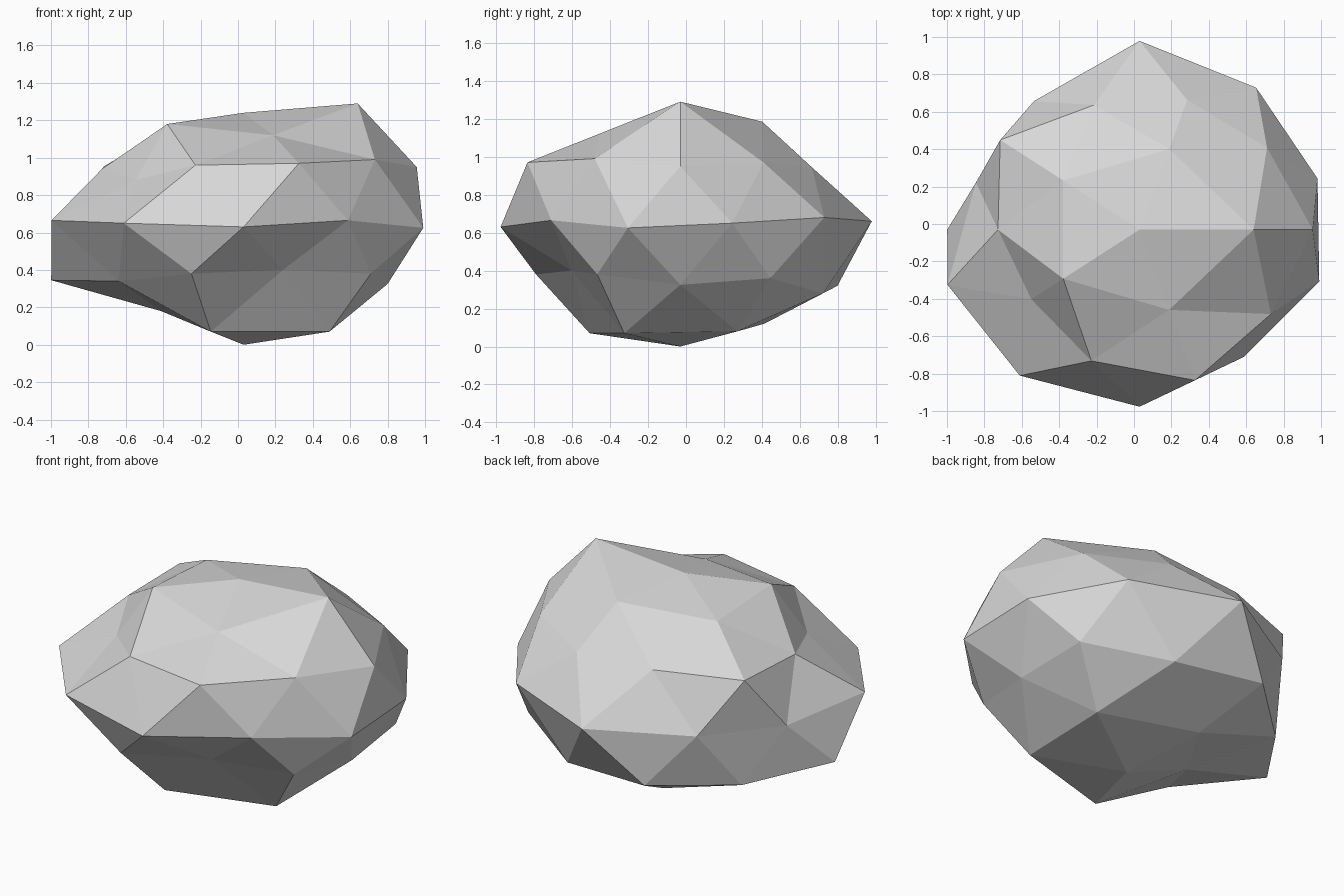
import bpy
import bmesh
import math

default_cube = bpy.data.objects.get("Cube")
if default_cube:
    bpy.data.objects.remove(default_cube, do_unlink=True)

# Rock proportions: centre of the body and its squeeze from front to back
CENTRE_X, CENTRE_Y = 0.03, -0.03
DEPTH_SCALE = 0.885

# Chipped rings from bottom to top, counter-clockwise from +x:
# (spread relative to a round ball, height above the ground)
RINGS = [
    [(1, 0)],
    [(1.1, .08), (1, .12), (.84, .18), (1.08, .07), (1.08, .07)],
    [(.905, .325), (1.05, .28), (1.03, .29), (.97, .34), (.8, .4)],
    [(1.02, .36), (1.1, .32), (1.15, .345), (1.01, .38), (.94, .38)],
    [(1, .65), (1.06, .68), (1.14, .66), (.96, .64), (.92, .625),
     (1.08, .665), (1.09, .65), (1.07, .63), (.95, .665), (1.01, .625)],
    [(1.035, .95), (.92, .945), (1.03, .955), (.8, .88), (1.07, .97)],
    [(.99, .97), (.93, .96), (.89, .94), (.98, .96), (1.02, .99)],
    [(1.16, 1.29), (.975, 1.185), (.96, 1.15), (.96, 1.18), (.97, 1.12)],
    [(1, 1.24)],
]


def ring_order(vert):
    """Sort key: ring height first, then angle around the ring."""
    angle = round(math.degrees(math.atan2(vert.co.y, vert.co.x))) % 360
    return round(vert.co.z, 2), angle


def make_material(name, color):
    material = bpy.data.materials.new(name)
    material.use_nodes = True
    material.diffuse_color = color
    for node in material.node_tree.nodes:
        if node.type == "BSDF_PRINCIPLED":
            node.inputs["Base Color"].default_value = color
            node.inputs["Roughness"].default_value = 0.9
    return material


def build_rock(name, material):
    # Start from a faceted ball and push each corner in or out
    bm = bmesh.new()
    bmesh.ops.create_icosphere(bm, subdivisions=2, radius=1)
    corners = sorted(bm.verts, key=ring_order)
    shape = [corner for ring in RINGS for corner in ring]
    for vert, (spread, height) in zip(corners, shape):
        vert.co.x = CENTRE_X + vert.co.x * spread
        vert.co.y = CENTRE_Y + vert.co.y * spread * DEPTH_SCALE
        vert.co.z = height

    # Flat facets with outward normals
    bmesh.ops.recalc_face_normals(bm, faces=bm.faces)
    for face in bm.faces:
        face.smooth = False
    mesh = bpy.data.meshes.new(name)
    bm.to_mesh(mesh)
    bm.free()
    mesh.materials.append(material)
    rock = bpy.data.objects.new(name, mesh)
    bpy.context.collection.objects.link(rock)
    return rock


stone_grey = make_material("stone grey", (0.68, 0.68, 0.68, 1))
build_rock("rock", stone_grey)
